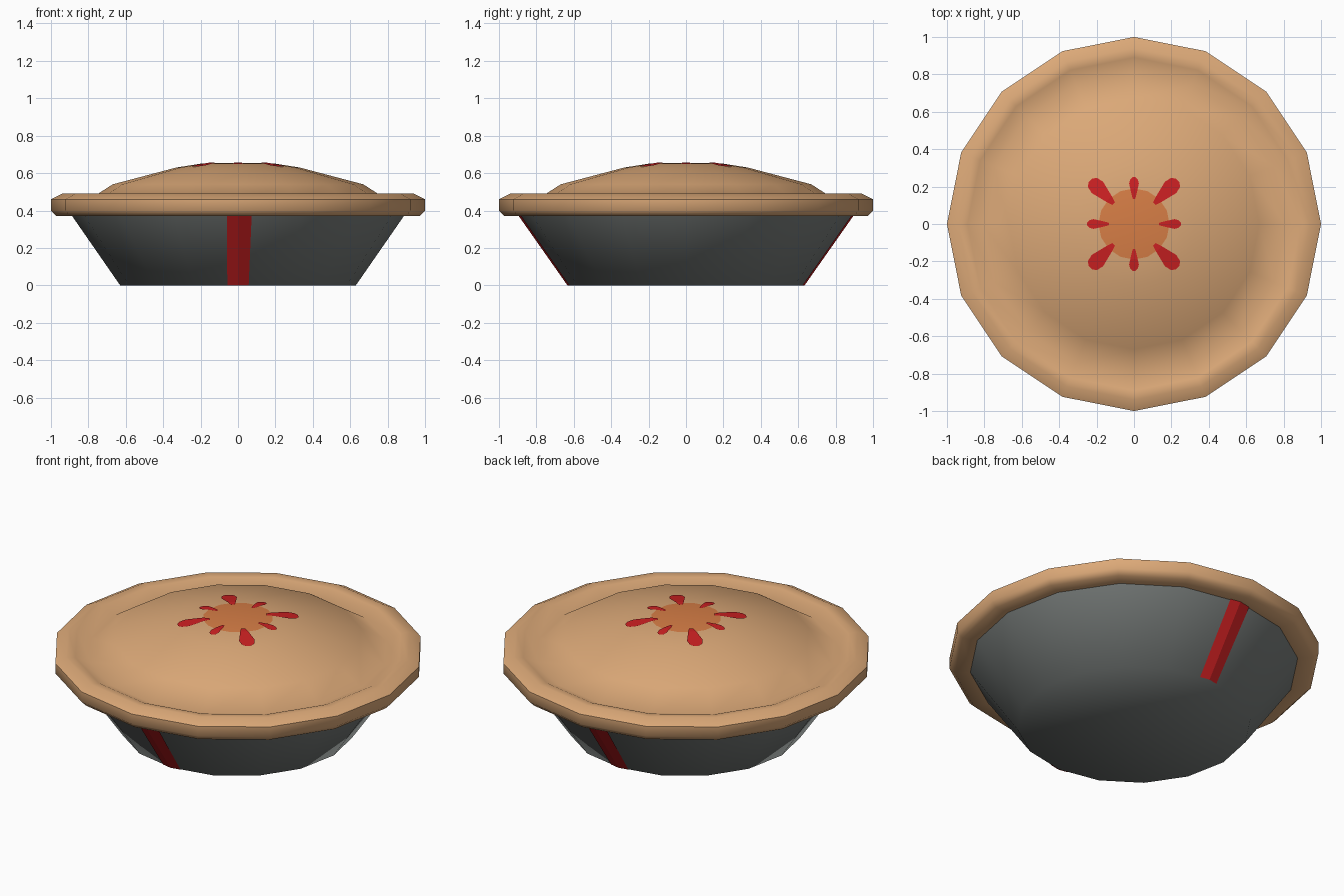
import bpy, bmesh, math

if "Cube" in bpy.data.objects:
    bpy.data.objects.remove(bpy.data.objects["Cube"])

SIDES = 16


def material(name, rgb):
    m = bpy.data.materials.new(name)
    lin = [(c / 255 / 12.92) if c < 11 else ((c / 255 + 0.055) / 1.055) ** 2.4 for c in rgb]
    m.diffuse_color = (*lin, 1)
    m.use_nodes = True
    m.node_tree.nodes["Principled BSDF"].inputs["Base Color"].default_value = m.diffuse_color
    return m


CRUST = material("baked crust", (220, 169, 120))
FILLING = material("orange filling", (215, 126, 70))
RED = material("red", (204, 32, 34))
TIN = material("grey tin", (122, 127, 125))


def make(name, bm, mats, smooth=True):
    bmesh.ops.recalc_face_normals(bm, faces=bm.faces)
    mesh = bpy.data.meshes.new(name)
    bm.to_mesh(mesh)
    bm.free()
    for m in mats:
        mesh.materials.append(m)
    ob = bpy.data.objects.new(name, mesh)
    bpy.context.collection.objects.link(ob)
    if smooth:
        bpy.ops.object.select_all(action='DESELECT')
        ob.select_set(True)
        bpy.context.view_layer.objects.active = ob
        bpy.ops.object.shade_smooth_by_angle(angle=math.radians(62))
    return ob


def lathe(profile):
    """Spin (radius, z) points round z; radius 0 becomes a single tip."""
    bm = bmesh.new()
    rings = []
    for r, z in profile:
        n = SIDES if r else 1
        rings.append([bm.verts.new((r * math.cos(math.tau * i / SIDES),
                                    r * math.sin(math.tau * i / SIDES), z)) for i in range(n)])
    for a, b in zip(rings, rings[1:]):
        for i in range(SIDES):
            j = (i + 1) % SIDES
            quad = [a[i % len(a)], a[j % len(a)], b[j % len(b)], b[i % len(b)]]
            bm.faces.new(list(dict.fromkeys(quad)))
    return bm


# tin: tapered dish with a flat base
make("pie_tin", lathe([(0, 0), (0.63, 0), (0.89, 0.375)]), [TIN])

# crust: rolled rim, shallow groove, domed lid with orange centre
DOME = [(0.81, 0.45), (0.67, 0.54), (0.33, 0.63), (0.19, 0.652), (0, 0.655)]
bm = lathe([(0.88, 0.37), (0.97, 0.37), (1.0, 0.40), (1.0, 0.46), (0.94, 0.49), (0.89, 0.485)] + DOME)
for f in bm.faces:
    if all(v.co.xy.length < 0.2 for v in f.verts):
        f.material_index = 1
make("crust", bm, [CRUST, FILLING])


def dome_z(r):
    for (r1, z1), (r0, z0) in zip(DOME, DOME[1:]):
        if r0 <= r <= r1:
            return z0 + (z1 - z0) * (r - r0) / (r1 - r0)
    return DOME[-1][1]


# red drips: teardrops lying on the dome, larger on the diagonals
bm = bmesh.new()
STATIONS = [(0, 0.25), (0.2, 0.5), (0.45, 0.75), (0.7, 1), (0.9, 0.8), (1, 0.35)]
for k in range(8):
    start, end, half = (0.155, 0.33, 0.043) if k % 2 else (0.135, 0.25, 0.026)
    a = k * math.tau / 8
    previous = None
    for t, w in STATIONS:
        r = start + (end - start) * t
        pair = [bm.verts.new((r * math.cos(a) - s * math.sin(a), r * math.sin(a) + s * math.cos(a),
                              dome_z(r) + 0.005)) for s in (-half * w, half * w)]
        if previous:
            bm.faces.new([previous[0], pair[0], pair[1], previous[1]])
        previous = pair
make("red_drips", bm, [RED], False)

# stripes: thin plates folded over the front and back ridge of the tin
for name, side in (("front_stripe", -1), ("back_stripe", 1)):
    bm = bmesh.new()
    rows = []
    for r, z, left, right in ((0.634, 0, -0.057, 0.057), (0.894, 0.37, -0.06, 0.073)):
        rows.append([bm.verts.new((-side * x, side * (r - abs(x) * math.tan(math.pi / SIDES)), z))
                     for x in (left, 0, right)])
    for i in range(2):
        bm.faces.new([rows[0][i], rows[0][i + 1], rows[1][i + 1], rows[1][i]])
    bmesh.ops.recalc_face_normals(bm, faces=bm.faces)
    if bm.faces[:][0].normal.y * side < 0 if not bm.faces.ensure_lookup_table() else False:
        bmesh.ops.reverse_faces(bm, faces=bm.faces)
    make(name, bm, [RED], False)
